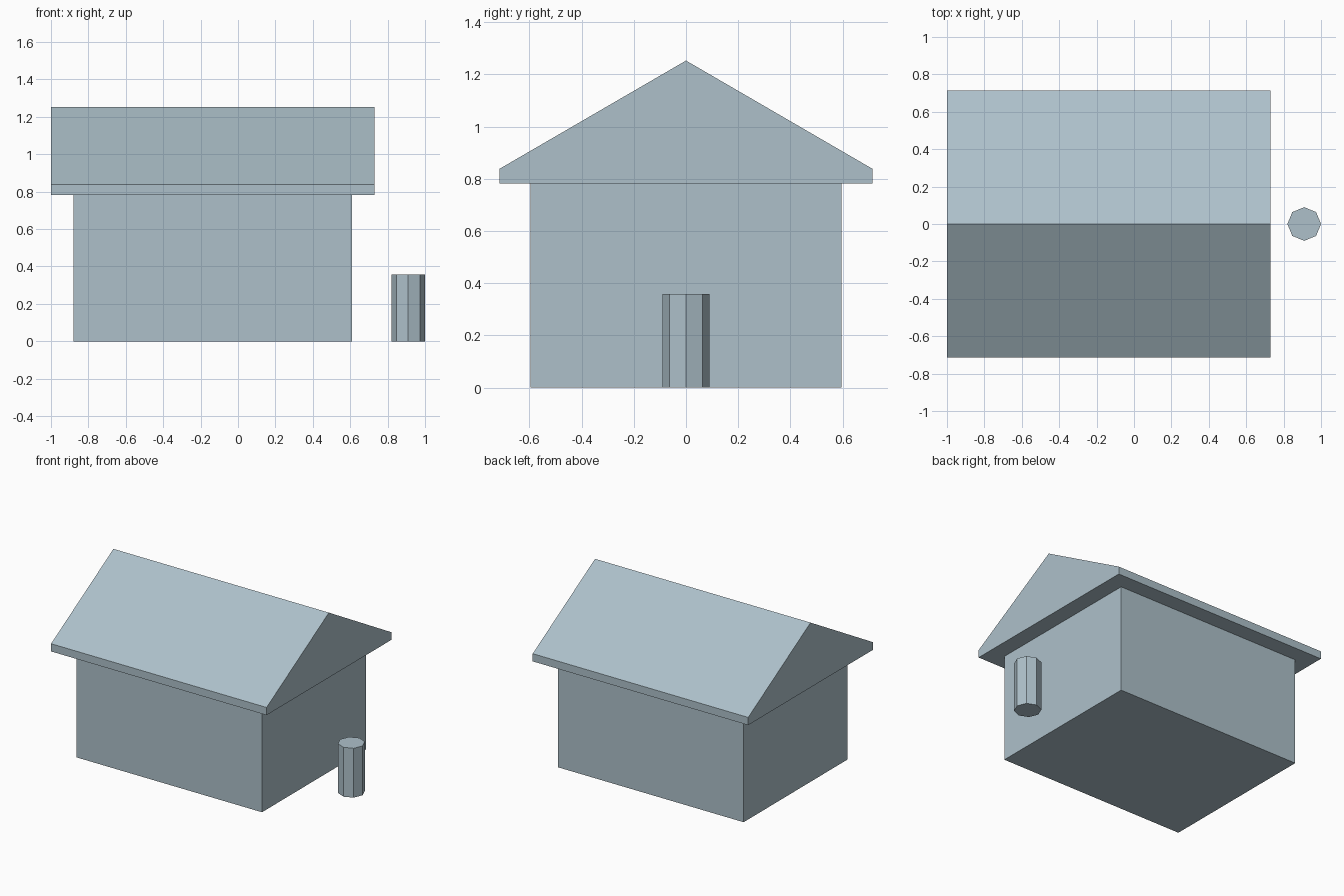
import bpy, bmesh, math
from mathutils import Matrix, Vector

if "Cube" in bpy.data.objects:
    bpy.data.objects.remove(bpy.data.objects["Cube"])

paint = bpy.data.materials.new("blue_grey")
paint.diffuse_color = (0.42, 0.53, 0.59, 1)
paint.use_nodes = True
paint.node_tree.nodes["Principled BSDF"].inputs["Base Color"].default_value = paint.diffuse_color


def finish(name, bm):
    bmesh.ops.recalc_face_normals(bm, faces=bm.faces[:])
    mesh = bpy.data.meshes.new(name)
    bm.to_mesh(mesh)
    bm.free()
    mesh.materials.append(paint)
    obj = bpy.data.objects.new(name, mesh)
    bpy.context.collection.objects.link(obj)


def extrude_x(name, profile, x0, x1):
    """Solid from a (y, z) profile swept along x."""
    bm = bmesh.new()
    face = bm.faces.new([bm.verts.new((x0, y, z)) for y, z in profile])
    swept = bmesh.ops.extrude_face_region(bm, geom=[face])["geom"]
    verts = [v for v in swept if isinstance(v, bmesh.types.BMVert)]
    bmesh.ops.translate(bm, vec=Vector((x1 - x0, 0, 0)), verts=verts)
    finish(name, bm)


# House walls
W, H = 0.596, 0.782
extrude_x("walls", [(-W, 0), (W, 0), (W, H), (-W, H)], -0.88, 0.61)

# Gabled roof with a short upright eave
E = 0.715
extrude_x("roof", [(-E, H), (E, H), (E, 0.838), (0, 1.253), (-E, 0.838)], -1.0, 0.73)

# Eight-sided post beside the house
bm = bmesh.new()
bmesh.ops.create_cone(bm, cap_ends=True, segments=8, radius1=0.09, radius2=0.09,
                      depth=0.358, matrix=Matrix.Translation((0.91, 0, 0.179)))
finish("post", bm)
